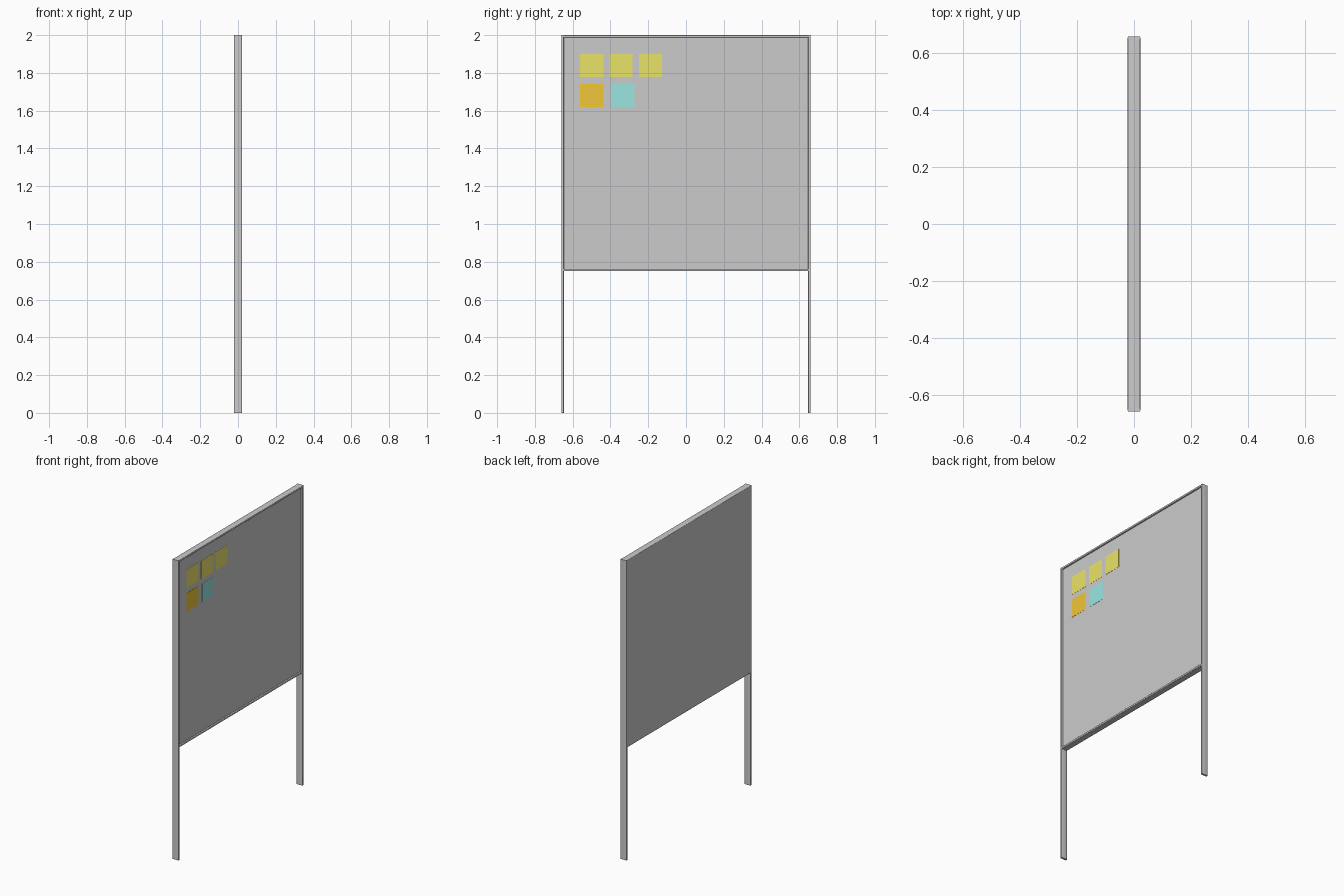
import bpy, bmesh
from mathutils import Vector

if "Cube" in bpy.data.objects:
    bpy.data.objects.remove(bpy.data.objects["Cube"])

H, W, D, T = 2.0, 0.66, 0.022, 0.013   # height, half width, half depth, frame thickness
BASE = 0.75                            # underside of the board


def bar(name, lo, hi, axis=None, radius=0.004, color=None):
    """Box between two corners; edges along the given axis are rounded."""
    lo, hi = Vector(lo), Vector(hi)
    bm = bmesh.new()
    bmesh.ops.create_cube(bm, size=1)
    for v in bm.verts:
        v.co = Vector((v.co[i] * (hi[i] - lo[i]) + (lo[i] + hi[i]) / 2 for i in range(3)))
    if axis is not None:
        long_edges = [e for e in bm.edges
                      if abs((e.verts[0].co - e.verts[1].co)[axis]) > 1e-4]
        bmesh.ops.bevel(bm, geom=long_edges, offset=radius, segments=3,
                        profile=0.5, affect='EDGES')
    mesh = bpy.data.meshes.new(name)
    bm.to_mesh(mesh)
    bm.free()
    ob = bpy.data.objects.new(name, mesh)
    bpy.context.collection.objects.link(ob)
    if color:
        mat = bpy.data.materials.new(name + "_paper")
        mat.diffuse_color = (*color, 1)
        mat.use_nodes = True
        mat.node_tree.nodes["Principled BSDF"].inputs["Base Color"].default_value = mat.diffuse_color
        mesh.materials.append(mat)
    return ob


# Two full-height posts that double as legs
for side, y in (("left", -W), ("right", W - T)):
    bar(side + "_post", (-D, y, 0), (D, y + T, H), axis=2)

# Top and bottom rails between the posts
for label, z in (("top", H - T), ("bottom", BASE)):
    bar(label + "_rail", (-D, -W + T / 2, z), (D, W - T / 2, z + T), axis=1)

# Board panel: flush at the back, recessed at the front
FACE = 0.012
bar("board_panel", (-D, -W + 0.004, BASE + 0.004), (FACE, W - 0.004, H - 0.004))

# Sticky notes: left edge, bottom edge, colour
YELLOW, ORANGE, CYAN = (0.83, 0.77, 0.14), (0.87, 0.57, 0.04), (0.33, 0.79, 0.75)
notes = [(-0.56, 1.777, YELLOW), (-0.405, 1.777, YELLOW), (-0.25, 1.777, YELLOW),
         (-0.56, 1.62, ORANGE), (-0.395, 1.62, CYAN)]
for i, (y, z, color) in enumerate(notes):
    bar(f"sticky_note_{i + 1}", (FACE - 0.001, y, z), (FACE + 0.001, y + 0.123, z + 0.123),
        color=color)

# Smooth only the rounded corners
for ob in bpy.context.collection.objects:
    ob.select_set(True)
    bpy.context.view_layer.objects.active = ob
bpy.ops.object.shade_smooth_by_angle(angle=0.6)
